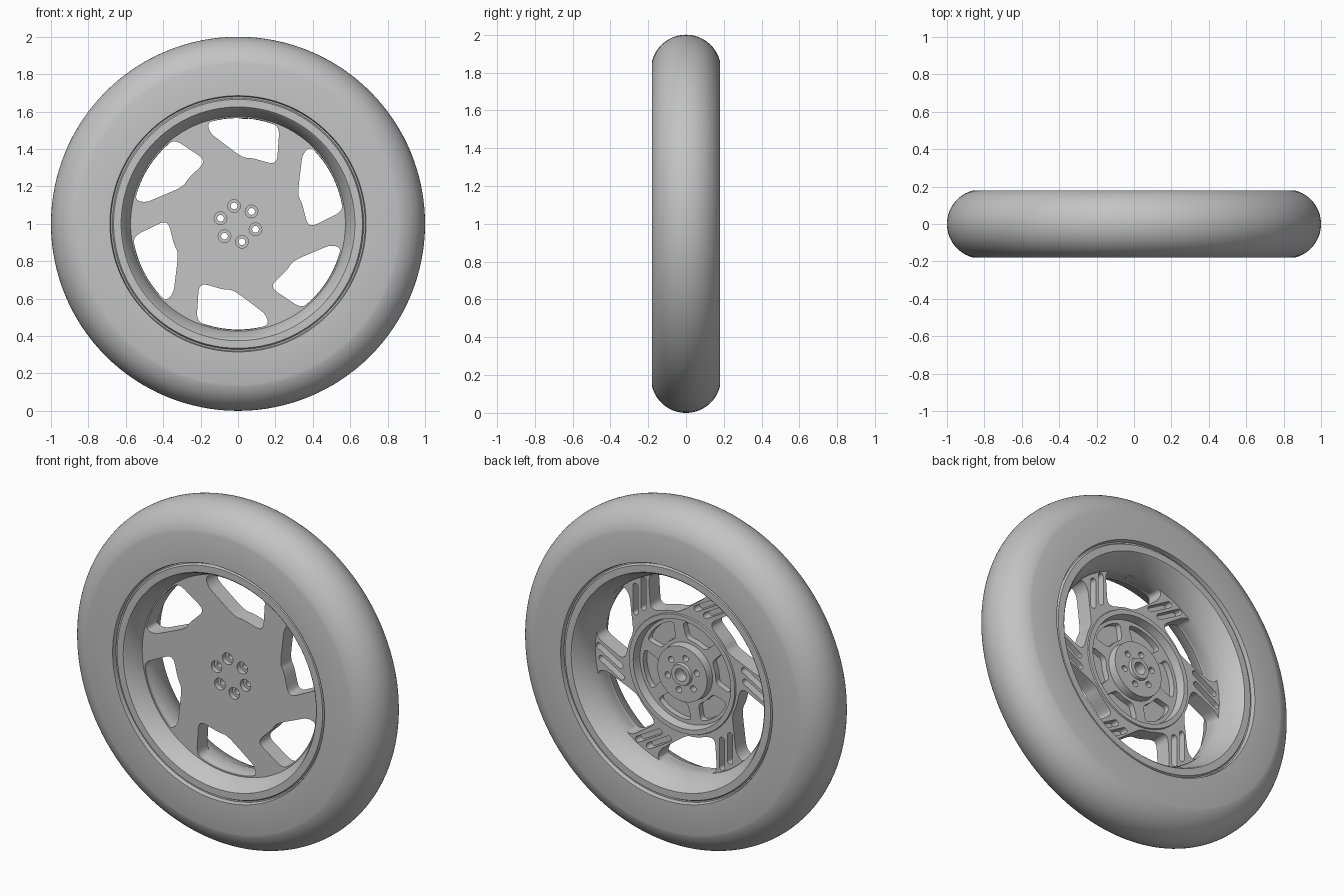
import bpy, bmesh
from math import sin, cos, pi, radians, asin
from mathutils import Vector, Matrix

if "Cube" in bpy.data.objects:
    bpy.data.objects.remove(bpy.data.objects["Cube"])

grey = bpy.data.materials.new("plain grey")
grey.use_nodes = True
grey.diffuse_color = (0.55, 0.55, 0.55, 1)
grey.node_tree.nodes["Principled BSDF"].inputs["Base Color"].default_value = grey.diffuse_color


def finish(bm, name):
    """Turn a bmesh into an object standing around the wheel axis."""
    bmesh.ops.remove_doubles(bm, verts=bm.verts, dist=1e-5)
    bmesh.ops.recalc_face_normals(bm, faces=bm.faces)
    mesh = bpy.data.meshes.new(name)
    bm.to_mesh(mesh)
    bm.free()
    mesh.materials.append(grey)
    obj = bpy.data.objects.new(name, mesh)
    obj.location.z = 1
    bpy.context.collection.objects.link(obj)
    return obj


def smooth(obj):
    bpy.ops.object.select_all(action='DESELECT')
    obj.select_set(True)
    bpy.context.view_layer.objects.active = obj
    bpy.ops.object.shade_smooth_by_angle(angle=radians(30))


def lathe(bm, profile, steps, closed, centre=(0, 0, 0)):
    """Spin (radius, y) points around a line parallel to y."""
    verts = [bm.verts.new((centre[0] + r, y, centre[2])) for r, y in profile]
    edges = [bm.edges.new(p) for p in zip(verts, verts[1:])]
    if closed:
        edges.append(bm.edges.new((verts[-1], verts[0])))
    bmesh.ops.spin(bm, geom=verts + edges, cent=centre, axis=(0, 1, 0),
                   angle=2 * pi, steps=steps, use_merge=True)
    bmesh.ops.remove_doubles(bm, verts=bm.verts, dist=1e-5)


def polar(r, degrees):
    return (r * cos(radians(degrees)), r * sin(radians(degrees)))


def rounded(corners, steps=6):
    """Round (x, z, size) corners; size 0 keeps the point."""
    out = []
    for i, (x, z, size) in enumerate(corners):
        p = Vector((x, z))
        if not size:
            out.append(p)
            continue
        ends = []
        for n in (corners[i - 1], corners[(i + 1) % len(corners)]):
            d = Vector(n[:2]) - p
            ends.append(p + d.normalized() * min(size, 0.48 * d.length))
        for k in range(steps + 1):
            t = k / steps
            out.append(ends[0] * (1 - t) ** 2 + p * 2 * t * (1 - t) + ends[1] * t * t)
    return out


def prism(bm, outline, y0, y1, degrees):
    """Extrude an x-z outline along y after turning it around the axis."""
    turn = Matrix.Rotation(radians(degrees), 2)
    pts = [turn @ p for p in outline]
    a, b = [[bm.verts.new((p.x, y, p.y)) for p in pts] for y in (y0, y1)]
    bm.faces.new(a)
    bm.faces.new(b[::-1])
    for i in range(len(a)):
        j = (i + 1) % len(a)
        bm.faces.new((a[j], a[i], b[i], b[j]))


# Tyre: flat sidewalls and a round tread
limit = asin(0.18 / 0.185)
tread = [(0.815 + 0.185 * cos(a), 0.185 * sin(a))
         for a in (limit * (k / 16 - 1) for k in range(33))]
bm = bmesh.new()
lathe(bm, [(0.68, -0.16), (0.685, -0.18)] + tread + [(0.685, 0.18), (0.68, 0.16)], 128, True)
smooth(finish(bm, "tyre"))

# Rim: barrel with a flared lip on both sides
half = [(0.69, 0.155), (0.672, 0.155), (0.665, 0.168), (0.625, 0.168),
        (0.617, 0.16), (0.59, 0.1), (0.565, 0.045)]
bm = bmesh.new()
lathe(bm, half + [(r, -y) for r, y in reversed(half)], 128, True)
smooth(finish(bm, "rim"))

# Wheel disc: solid turned body with a recessed back and a hub boss
bm = bmesh.new()
lathe(bm, [(0, -0.065), (0.58, -0.065), (0.58, 0.03), (0.345, 0.03), (0.342, 0.038),
           (0.315, 0.038), (0.305, -0.01), (0.165, -0.01), (0.16, 0.035),
           (0.065, 0.035), (0.06, 0.05), (0.036, 0.05), (0.036, -0.02), (0, -0.02)], 96, False)
disc = finish(bm, "wheel_disc")

# Cutting shapes, repeated six times
arc = [(*polar(0.567, a), 0) for a in range(75, 102, 3)]
window = rounded([(0.222, 0.522, 0.05)] + arc +
                 [(-0.165, 0.542, 0.03), (-0.15, 0.485, 0.035),
                  (0.025, 0.353, 0.06), (0.075, 0.352, 0.03), (0.208, 0.314, 0.05)])
pocket = rounded([(*polar(0.19, -19), 0.02), (*polar(0.283, -24), 0.03)] +
                 [(*polar(0.285, a), 0) for a in (-12, -6, 0, 6, 12)] +
                 [(*polar(0.283, 24), 0.03), (*polar(0.19, 19), 0.02), (*polar(0.186, 0), 0)])


def slot(x, z0, z1, r=0.017):
    ends = ((z1, 0), (z0, 180))
    return [Vector((x + r * cos(radians(a + s)), z + r * sin(radians(a + s))))
            for z, s in ends for a in range(0, 181, 20)]


bm = bmesh.new()
for k in range(6):
    prism(bm, window, -0.2, 0.2, 60 * k)
    prism(bm, pocket, -0.045, 0.02, 48 + 60 * k)
    prism(bm, slot(0.254, 0.32, 0.48), -0.02, 0.1, 60 * k)
    prism(bm, slot(0.306, 0.28, 0.43), -0.02, 0.1, 60 * k)
    x, z = polar(0.098, 42.5 + 60 * k)
    lathe(bm, [(0, -0.1), (0.034, -0.1), (0.034, -0.035), (0.018, -0.035),
               (0.018, 0.1), (0, 0.1)], 20, False, (x, 0, z))
cutter = finish(bm, "disc_cutter")
cutter.hide_render = True

cut = disc.modifiers.new("cutouts", 'BOOLEAN')
cut.operation = 'DIFFERENCE'
cut.solver = 'EXACT'
cut.object = cutter
bpy.context.view_layer.update()
bpy.context.view_layer.objects.active = disc
bpy.ops.object.modifier_apply(modifier=cut.name)
bpy.data.objects.remove(cutter)
smooth(disc)

# Valve seat on the inside of the barrel
bm = bmesh.new()
bmesh.ops.create_cone(bm, cap_ends=True, segments=20, radius1=0.024, radius2=0.024, depth=0.02,
                      matrix=Matrix.Rotation(radians(3), 4, 'Y') @ Matrix.Translation((0, 0, 0.572)))
smooth(finish(bm, "valve_seat"))
